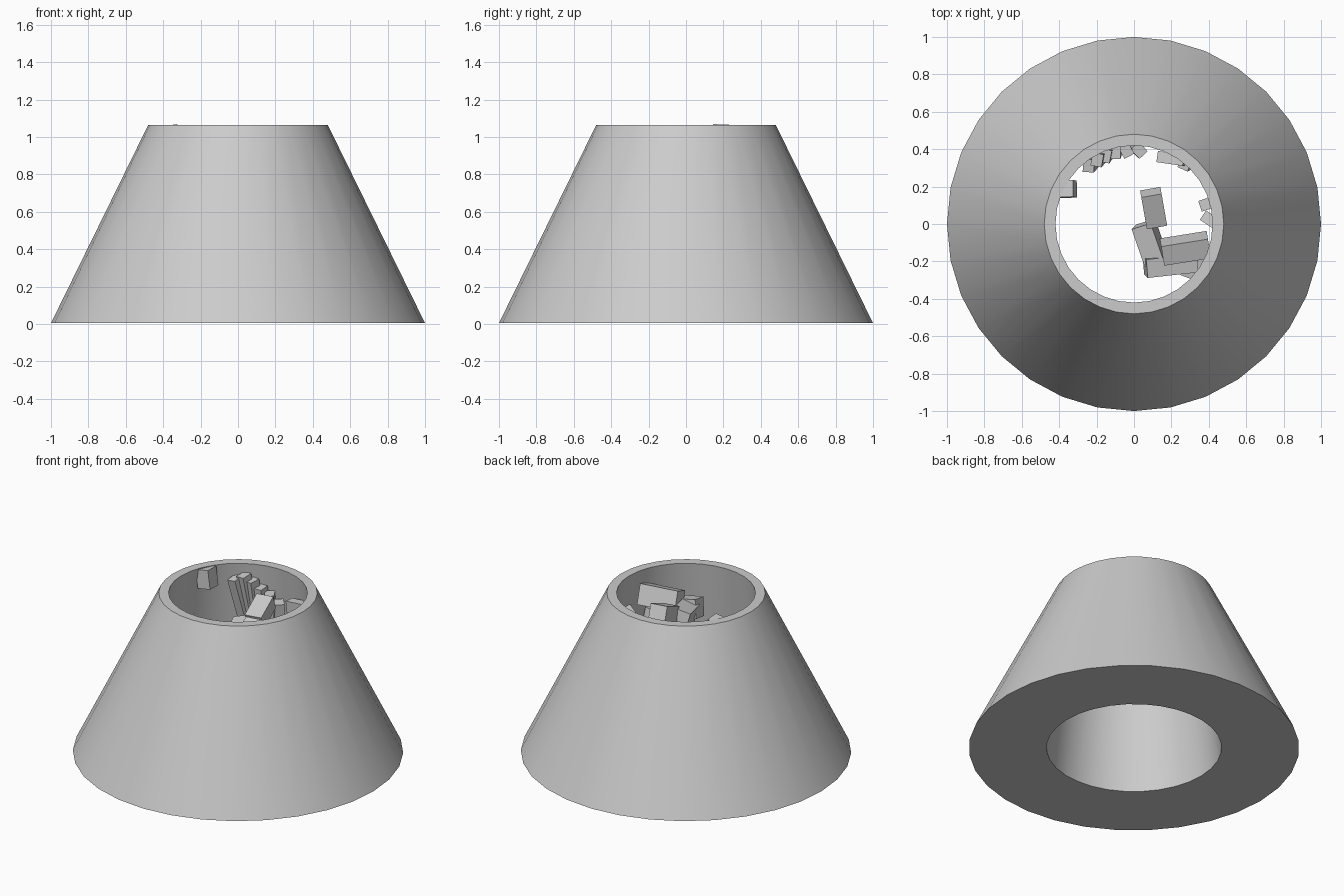
import bpy, bmesh, math
from mathutils import Vector, Matrix

if "Cube" in bpy.data.objects:
    bpy.data.objects.remove(bpy.data.objects["Cube"])

SIDES = 32


def finish(name, bm):
    bmesh.ops.recalc_face_normals(bm, faces=bm.faces)
    me = bpy.data.meshes.new(name)
    bm.to_mesh(me)
    bm.free()
    ob = bpy.data.objects.new(name, me)
    bpy.context.collection.objects.link(ob)
    return ob


def ring_solid(name, profile):
    """Revolve a closed (radius, height) profile about z."""
    bm = bmesh.new()
    rings = []
    for r, z in profile:
        rings.append([bm.verts.new((r * math.cos(2 * math.pi * i / SIDES),
                                    r * math.sin(2 * math.pi * i / SIDES), z))
                      for i in range(SIDES)])
    for a, b in zip(rings, rings[1:] + rings[:1]):
        for i in range(SIDES):
            j = (i + 1) % SIDES
            bm.faces.new((a[i], a[j], b[j], b[i]))
    return finish(name, bm)


def block(name, p0, p1, width, depth, roll=0):
    """Rectangular block running from p0 to p1."""
    p0, p1 = Vector(p0), Vector(p1)
    axis = p1 - p0
    rot = axis.to_track_quat('Z', 'Y').to_matrix().to_4x4()
    m = (Matrix.Translation((p0 + p1) / 2) @ rot
         @ Matrix.Rotation(math.radians(roll), 4, 'Z')
         @ Matrix.Diagonal((width, depth, axis.length, 1)))
    bm = bmesh.new()
    bmesh.ops.create_cube(bm, size=1, matrix=m)
    return finish(name, bm)


# Hollow tapered shell
shell = ring_solid("tapered_shell", [(1.0, 0.005), (0.48, 1.065),
                                     (0.42, 1.065), (0.53, 0.005)])
bpy.context.view_layer.objects.active = shell
shell.select_set(True)
bpy.ops.object.shade_smooth_by_angle(angle=math.radians(35))

# Loose block pinned at the rim
block("rim_block", (-0.35, 0.185, 0.94), (-0.37, 0.19, 1.06), 0.09, 0.09, 15)

# Slabs fanned along the back wall: (angle at foot, angle at top, top height)
fan = [(116, 128, 0.98), (112, 120, 1.0), (108, 113, 0.97),
       (103, 105, 0.93), (97, 96, 0.9), (90, 86, 0.86)]
for i, (foot, top, h) in enumerate(fan):
    f, t = math.radians(foot), math.radians(top)
    block(f"back_slab_{i}", (0.42 * math.cos(f), 0.42 * math.sin(f), h - 0.36),
          (0.395 * math.cos(t), 0.395 * math.sin(t), h), 0.07, 0.06, top)

# Small blocks along the back right and right walls
block("back_right_block", (0.13, 0.36, 0.87), (0.27, 0.34, 0.89), 0.06, 0.09)
block("back_right_slab", (0.31, 0.34, 0.62), (0.27, 0.32, 0.86), 0.06, 0.06, 40)
block("right_slab_a", (0.43, 0.12, 0.6), (0.4, 0.11, 0.88), 0.06, 0.1)
block("right_slab_b", (0.44, 0.0, 0.6), (0.41, 0.02, 0.85), 0.06, 0.1)

# Jumbled pile towards the front right
block("pile_top_block", (0.15, -0.15, 0.91), (0.4, -0.11, 0.91), 0.11, 0.13, 20)
block("pile_back_block", (0.12, 0.0, 0.90), (0.09, 0.17, 0.97), 0.11, 0.1)
block("pile_side_block", (0.05, 0.0, 0.87), (0.12, -0.2, 0.84), 0.11, 0.12, 15)
block("pile_front_block", (0.06, -0.23, 0.86), (0.33, -0.2, 0.82), 0.1, 0.12, 10)
block("pile_wall_block", (0.3, -0.28, 0.72), (0.36, -0.12, 0.76), 0.1, 0.1)
